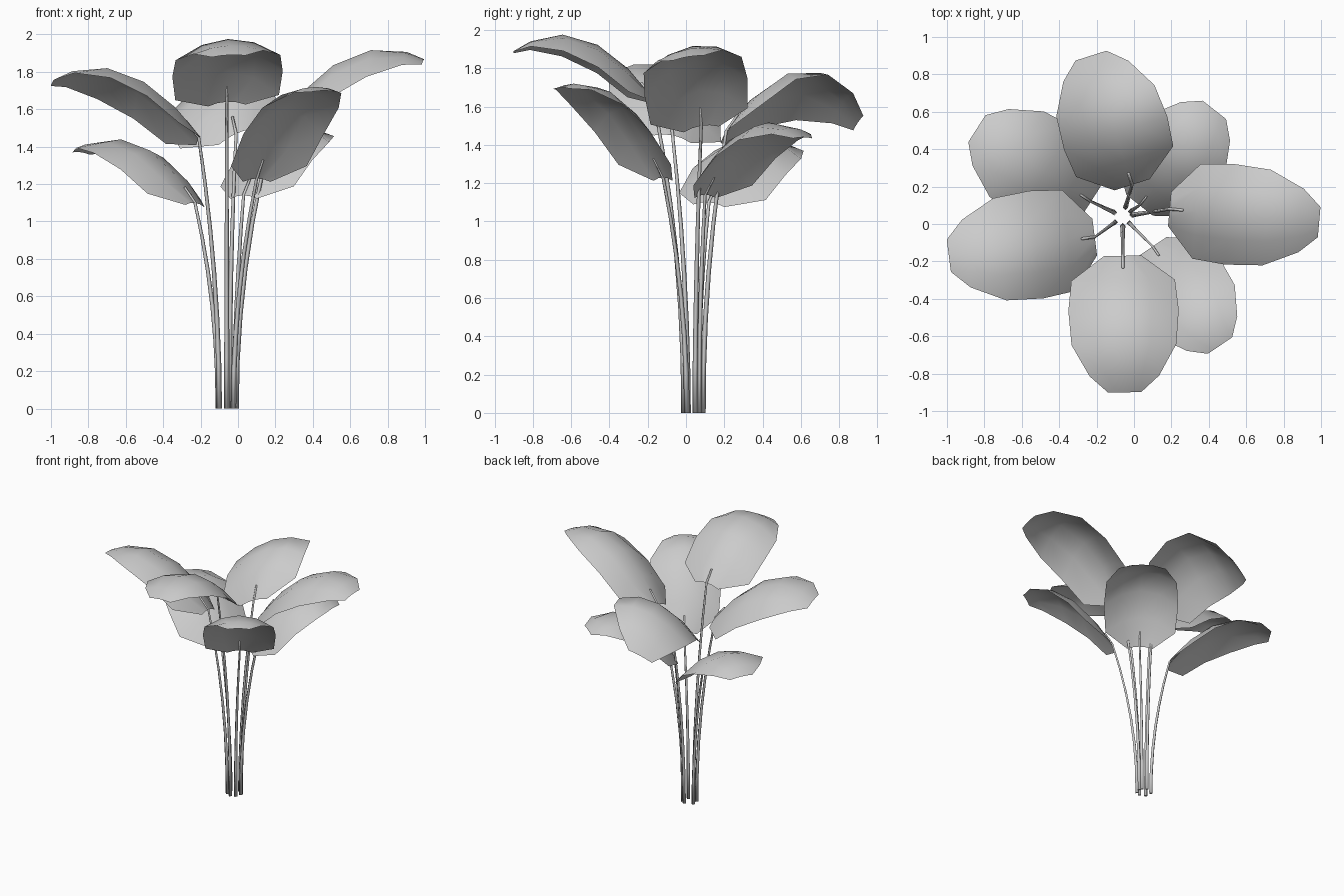
import bpy
import math
from mathutils import Vector

cube = bpy.data.objects.get("Cube")
if cube:
    bpy.data.objects.remove(cube, do_unlink=True)

grey = bpy.data.materials.new("plain_grey")
grey.use_nodes = True
COLOUR = (0.6, 0.6, 0.6, 1)
grey.diffuse_color = COLOUR
grey.node_tree.nodes["Principled BSDF"].inputs["Base Color"].default_value = COLOUR

UP = Vector((0, 0, 1))
CROWN = Vector((-0.06, 0.04, 0))

# Leaf outline: position along the midrib, share of the half width
OUTLINE = [(0, 0.34), (0.18, 0.94), (0.4, 1), (0.65, 0.95), (0.88, 0.63), (1, 0.3)]
COLUMNS = (-1, -0.5, 0, 0.5, 1)

# name: base, tip, half width, arch, edge drop, roll (left edge raised)
LEAVES = {
    "front": ((-0.06, -0.17, 1.64), (-0.05, -0.9, 1.89), 0.295, 0.19, 0.13, 0.015),
    "left": ((0.19, 0.08, 1.5), (0.99, 0.01, 1.86), 0.27, 0.2, 0.13, 0.045),
    "right": ((-0.21, -0.07, 1.45), (-0.99, -0.17, 1.75), 0.29, 0.19, 0.14, 0.06),
    "back": ((-0.01, 0.21, 1.47), (-0.23, 0.9, 1.52), 0.29, 0.26, 0.12, -0.125),
    "back_right": ((-0.23, 0.12, 1.1), (-0.84, 0.51, 1.37), 0.285, 0.18, 0.12, 0.02),
    "back_left": ((0.03, 0.1, 1.14), (0.43, 0.61, 1.44), 0.265, 0.2, 0.12, 0),
    "front_left": ((0.1, -0.12, 1.23), (0.46, -0.65, 1.7), 0.26, 0.18, 0.12, 0),
}


def make_object(name, verts, faces):
    mesh = bpy.data.meshes.new(name)
    mesh.from_pydata(verts, [], faces)
    mesh.materials.append(grey)
    for face in mesh.polygons:
        face.use_smooth = True
    obj = bpy.data.objects.new(name, mesh)
    bpy.context.collection.objects.link(obj)


def midrib(base, tip, arch, t):
    return base.lerp(tip, t) + UP * arch * 4 * t * (1 - t)


def make_leaf(name, base, tip, width, arch, drop, roll):
    # Edges hang more near the stem than near the tip
    side = UP.cross(tip - base).normalized()
    verts = []
    for t, share in OUTLINE:
        centre = midrib(base, tip, arch, t)
        for u in COLUMNS:
            v = u * share
            sag = drop * (1.3 - 0.7 * t) * v * v
            verts.append(centre + side * width * v + UP * (roll * v - sag))
    n = len(COLUMNS)
    faces = [(r * n + c, (r + 1) * n + c, (r + 1) * n + c + 1, r * n + c + 1)
             for r in range(len(OUTLINE) - 1) for c in range(n - 1)]
    make_object(name, verts, faces)


def make_stem(name, foot, neck, top, sides=4, steps=6):
    # Leaning outward with a gentle curve, then running along the midrib
    path = []
    for i in range(steps + 1):
        t = i / steps
        point = foot.lerp(neck, t ** 2)
        point.z = neck.z * t
        path.append(point)
    path.append(top)
    last = len(path) - 1
    verts, faces = [], []
    for i, point in enumerate(path):
        along = path[min(i + 1, last)] - path[max(i - 1, 0)]
        across = along.cross(Vector((0, 1, 0))).normalized()
        other = along.cross(across).normalized()
        radius = 0.015 - 0.008 * i / last
        for s in range(sides):
            a = math.tau * s / sides
            verts.append(point + (across * math.cos(a) + other * math.sin(a)) * radius)
    for v in verts[:sides]:
        v.z = 0
    for i in range(last):
        for s in range(sides):
            a, b = i * sides + s, i * sides + (s + 1) % sides
            faces.append((a, a + sides, b + sides, b))
    faces.append(tuple(range(sides)))
    faces.append(tuple(reversed(range(last * sides, (last + 1) * sides))))
    make_object(name, verts, faces)


# Leaves, each on its own stem from a tight clump
for label, (base, tip, width, arch, drop, roll) in LEAVES.items():
    base, tip = Vector(base), Vector(tip)
    make_leaf(label + "_leaf", base, tip, width, arch, drop, roll)
    outward = base - CROWN
    outward.z = 0
    foot = CROWN + outward.normalized() * 0.05
    make_stem(label + "_stem", foot, base, midrib(base, tip, arch, 0.09))
